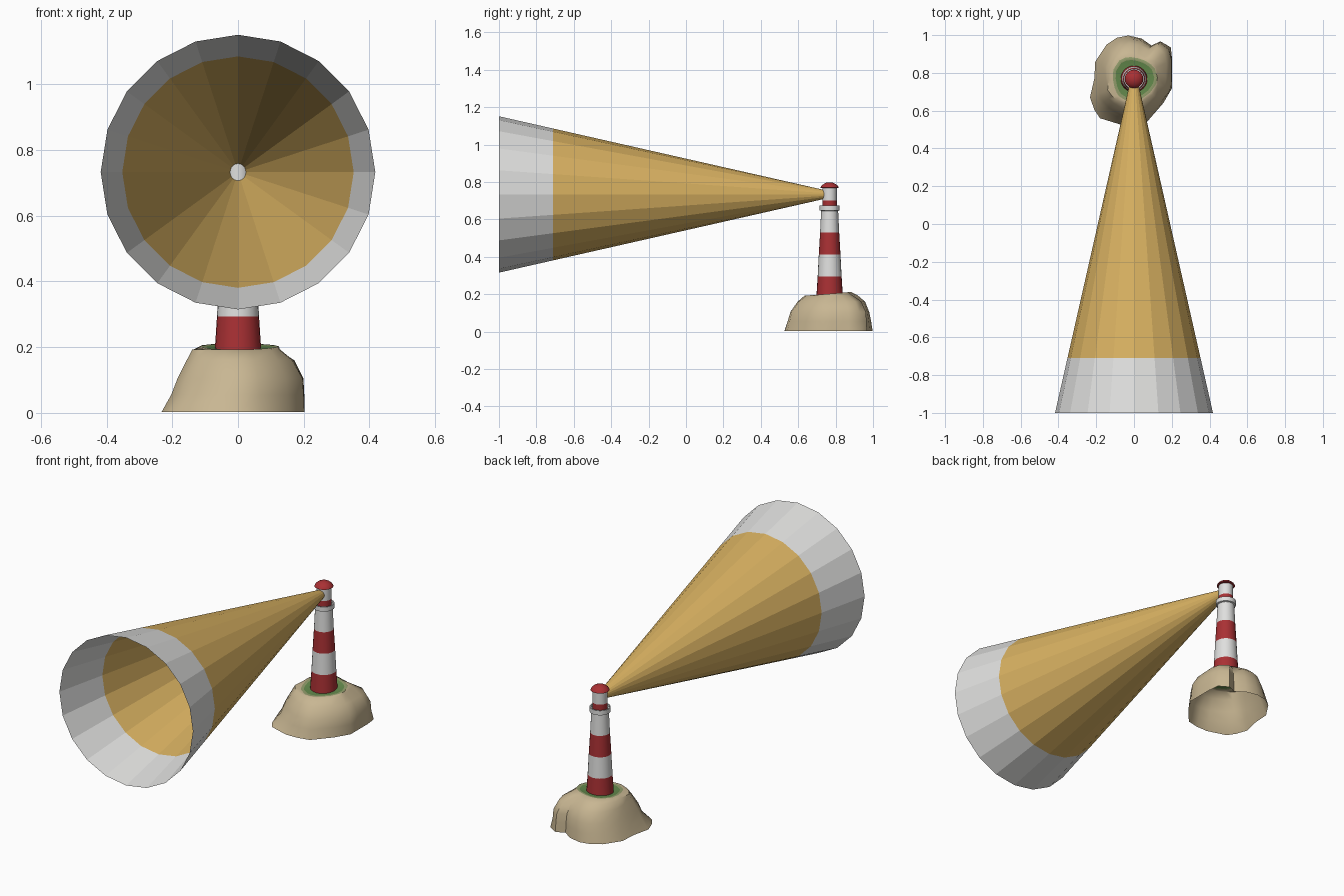
import bpy, bmesh, math

if "Cube" in bpy.data.objects:
    bpy.data.objects.remove(bpy.data.objects["Cube"])

CX, CY = 0.0, 0.768      # tower axis
BEAM_Z = 0.733           # beam axis height


def material(name, rgb):
    m = bpy.data.materials.new(name)
    m.diffuse_color = (*rgb, 1)
    m.use_nodes = True
    m.node_tree.nodes["Principled BSDF"].inputs["Base Color"].default_value = m.diffuse_color
    return m


WHITE = material("white", (0.74, 0.74, 0.73))
RED = material("red", (0.40, 0.030, 0.034))
GOLD = material("warm light", (0.69, 0.44, 0.12))
SAND = material("sandy rock", (0.58, 0.47, 0.29))
GREEN = material("grass", (0.13, 0.26, 0.075))
PALE = material("dry grass", (0.29, 0.34, 0.15))


def loft(name, rings, mats, slots, cap_start=False, cap_end=False, smooth=None):
    """Skin a list of vertex rings; slots gives the material of each band."""
    bm = bmesh.new()
    loops = [[bm.verts.new(p) for p in ring] for ring in rings]
    n = len(rings[0])
    for band, (a, b) in enumerate(zip(loops, loops[1:])):
        for i in range(n):
            j = (i + 1) % n
            bm.faces.new((a[i], a[j], b[j], b[i])).material_index = slots[band]
    if cap_start:
        bm.faces.new(loops[0][::-1]).material_index = slots[0]
    if cap_end:
        bm.faces.new(loops[-1]).material_index = slots[-1]
    me = bpy.data.meshes.new(name)
    bm.to_mesh(me)
    bm.free()
    ob = bpy.data.objects.new(name, me)
    bpy.context.collection.objects.link(ob)
    for m in mats:
        me.materials.append(m)
    if smooth:
        bpy.ops.object.select_all(action='DESELECT')
        ob.select_set(True)
        bpy.context.view_layer.objects.active = ob
        bpy.ops.object.shade_smooth_by_angle(angle=math.radians(smooth))
    return ob


def circle(r, z, n=24):
    return [(CX + r * math.cos(2 * math.pi * i / n),
             CY + r * math.sin(2 * math.pi * i / n), z) for i in range(n)]


def lathe(name, profile, mats, slots, **kw):
    return loft(name, [circle(r, z) for r, z in profile], mats, slots,
                smooth=35, **kw)


# Striped tapering tower
lathe("tower", [(0.071, 0.185), (0.064, 0.294), (0.058, 0.412),
                (0.051, 0.53), (0.045, 0.655)],
      [WHITE, RED], [1, 0, 1, 0], cap_start=True, cap_end=True)

# Gallery with a raised rim
lathe("gallery", [(0.044, 0.645), (0.054, 0.648), (0.054, 0.674),
                  (0.048, 0.674), (0.048, 0.662), (0.036, 0.662)],
      [WHITE], [0] * 5)

# Lantern room: red foot, white upper part
lathe("lantern_room", [(0.0385, 0.655), (0.0385, 0.701), (0.0385, 0.772)],
      [WHITE, RED], [1, 0], cap_end=True)

# Domed red roof
lathe("roof", [(0.038, 0.767), (0.049, 0.769), (0.044, 0.779),
               (0.032, 0.789), (0.018, 0.796), (0.006, 0.798)],
      [RED], [0] * 5, cap_start=True, cap_end=True)


# Open beam of light: faceted cone with a pale outer end
def beam_ring(y, n=20):
    r = 0.418 - 0.2266 * (y + 1)
    return [(r * math.sin(2 * math.pi * i / n), y,
             BEAM_Z + r * math.cos(2 * math.pi * i / n)) for i in range(n)]


loft("light_beam", [beam_ring(y) for y in (0.745, -0.71, -1.0)],
     [GOLD, WHITE], [0, 1])

# Rocky islet: hollow shell from a footprint that narrows upward
footprint = [(0.202, 0.78), (0.202, 0.87), (0.195, 0.935), (0.14, 0.967),
             (0.092, 0.945), (0.04, 0.982), (-0.03, 0.998), (-0.09, 0.986),
             (-0.145, 0.95), (-0.205, 0.86), (-0.21, 0.77), (-0.233, 0.67),
             (-0.21, 0.605), (-0.18, 0.56), (-0.07, 0.526), (0.0, 0.527),
             (0.07, 0.542), (0.155, 0.64), (0.202, 0.72)]


def rock_ring(z, base, side, depth, least=0.0):
    ring = []
    for x, y in footprint:
        a, r = math.atan2(y - CY, x), math.hypot(x, y - CY)
        k = base + side * math.cos(a) + depth * math.sin(a)
        # lumps at the far corner fade out higher up
        r = max(min(r, 0.245 + 0.03 * (z < 0.05)) * k, least)
        ring.append((r * math.cos(a), CY + r * math.sin(a), z))
    return ring


def grass_ring(r, z):
    ring = []
    for i, (x, y) in enumerate(footprint):
        a = math.atan2(y - CY, x)
        q = r * (1 + 0.06 * math.sin(3 * a + 1))
        ring.append((q * math.cos(a), CY + q * math.sin(a),
                     z + 0.008 * math.sin(a) * r / 0.1))
    return ring


loft("rock", [rock_ring(0.002, 1.0, 0, 0),
              rock_ring(0.055, 0.95, 0.045, 0.02),
              rock_ring(0.105, 0.90, 0.08, 0.03),
              rock_ring(0.16, 0.77, 0.06, 0.06),
              rock_ring(0.193, 0.60, -0.04, 0.05, 0.128),
              grass_ring(0.118, 0.202), grass_ring(0.102, 0.200),
              grass_ring(0.05, 0.195)],
     [SAND, GREEN, PALE], [0, 0, 0, 0, 0, 2, 1], cap_end=True, smooth=50)
